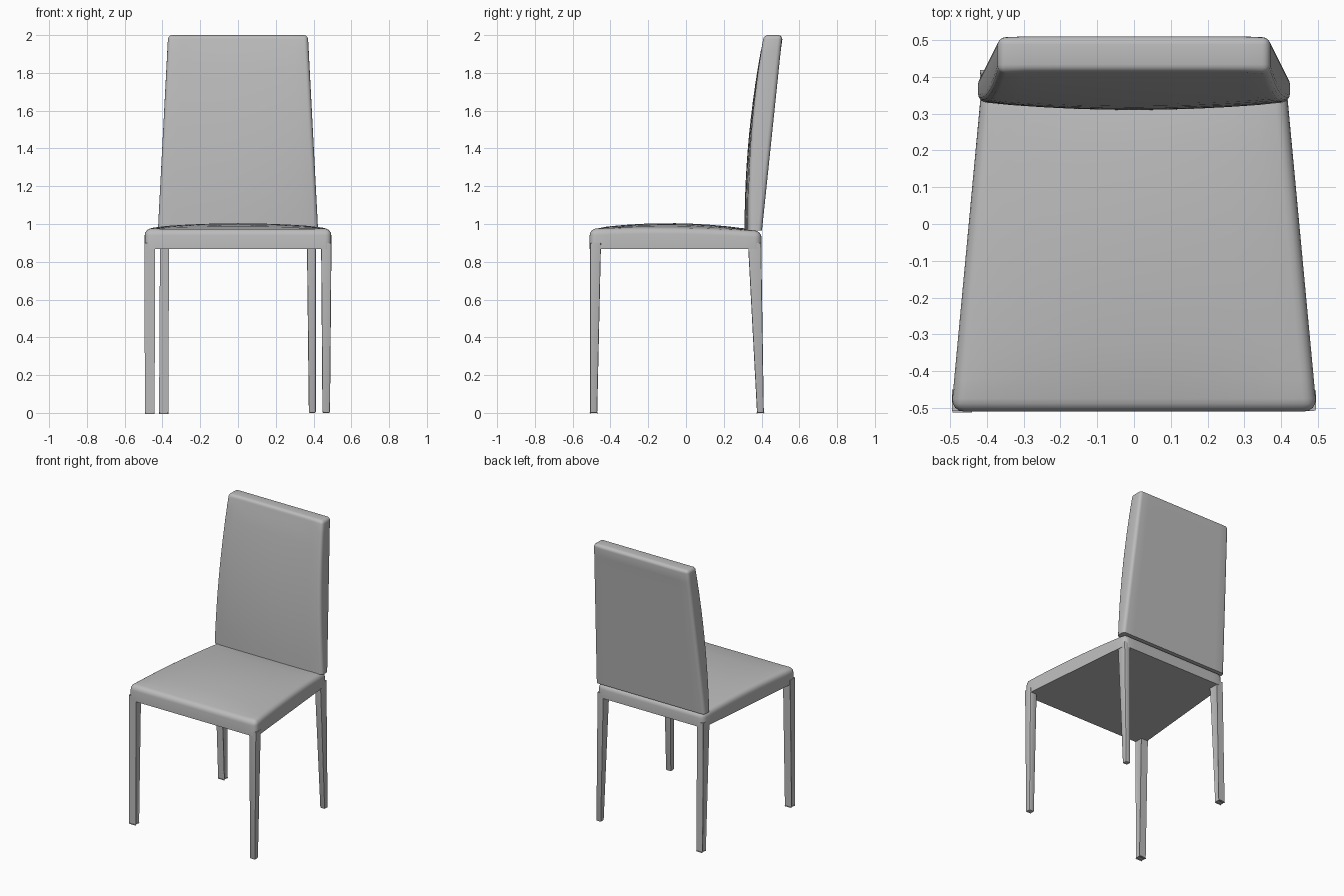
import bpy, bmesh
from math import radians
from mathutils import Vector

if "Cube" in bpy.data.objects:
    bpy.data.objects.remove(bpy.data.objects["Cube"], do_unlink=True)

grey = bpy.data.materials.new("grey_upholstery")
grey.use_nodes = True
grey.diffuse_color = (0.5, 0.5, 0.5, 1)
grey.node_tree.nodes["Principled BSDF"].inputs["Base Color"].default_value = (0.5, 0.5, 0.5, 1)


def mix(a, b, t):
    return a + (b - a) * t


def block(name, cuts, shape, radius, keep, segments=4):
    """Cut a unit cube into a grid, reshape it, then round its outer edges."""
    bm = bmesh.new()
    bmesh.ops.create_cube(bm, size=1)
    for axis, count in enumerate(cuts):
        normal = Vector((0, 0, 0))
        normal[axis] = 1
        for i in range(1, count):
            bmesh.ops.bisect_plane(bm, geom=bm.verts[:] + bm.edges[:] + bm.faces[:],
                                   plane_co=normal * (i / count - 0.5), plane_no=normal)
    bm.normal_update()
    edges = [e for e in bm.edges if e.calc_face_angle(0) > 1 and
             keep((e.verts[0].co + e.verts[1].co) / 2)]
    for v in bm.verts:
        v.co = shape(v.co.x * 2, v.co.y + 0.5, v.co.z + 0.5)
    bmesh.ops.bevel(bm, geom=edges, offset=radius, segments=segments, profile=0.5,
                    affect='EDGES', clamp_overlap=True)
    bmesh.ops.recalc_face_normals(bm, faces=bm.faces)
    mesh = bpy.data.meshes.new(name)
    bm.to_mesh(mesh)
    bm.free()
    mesh.materials.append(grey)
    obj = bpy.data.objects.new(name, mesh)
    bpy.context.collection.objects.link(obj)
    bpy.ops.object.select_all(action='DESELECT')
    obj.select_set(True)
    bpy.context.view_layer.objects.active = obj
    bpy.ops.object.shade_smooth_by_angle(angle=radians(40))
    return obj


# Seat: tapered cushion with a gently crowned top and a flat underside
def seat_shape(u, v, w):
    crown = 0.975 + (1 - (2 * v - 1) ** 2) * (0.013 + 0.022 * (1 - u * u))
    crown -= 0.012 * v
    return Vector((u * mix(0.497, 0.412, v), mix(-0.51, 0.4, v), mix(0.868, crown, w)))


block("seat", (10, 10, 1), seat_shape, 0.035, lambda c: c.z > -0.49)


# Backrest: leaning pad, narrower at the top, bulging forward at lumbar height
def back_shape(u, v, w):
    rear = mix(0.402, 0.51, w)
    front = mix(0.332, 0.412, w) - 0.105 * w * (1 - w) - 0.022 * (1 - u * u) * (1 - w)
    return Vector((u * mix(0.424, 0.37, w), mix(front, rear, v), mix(0.965, 2.0, w)))


block("backrest", (10, 1, 12), back_shape, 0.022, lambda c: c.z > -0.49)


# Legs: square, tapering towards the floor; each given as (x range, y range)
def leg(name, side, top, bottom):
    def shape(u, v, w):
        (x0, x1), (y0, y1) = [(mix(b[0], t[0], w), mix(b[1], t[1], w))
                              for b, t in zip(bottom, top)]
        return Vector((side * mix(x0, x1, (u + 1) / 2), mix(y0, y1, v), w * 0.9))
    block(name, (1, 1, 1), shape, 0.006, lambda c: c.z < 0.49, 2)


for label, side in (("left", 1), ("right", -1)):
    leg("front_leg_" + label, side, ((0.44, 0.495), (-0.508, -0.45)),
        ((0.447, 0.487), (-0.507, -0.47)))
    leg("back_leg_" + label, side, ((0.365, 0.413), (0.328, 0.398)),
        ((0.375, 0.412), (0.376, 0.412)))
